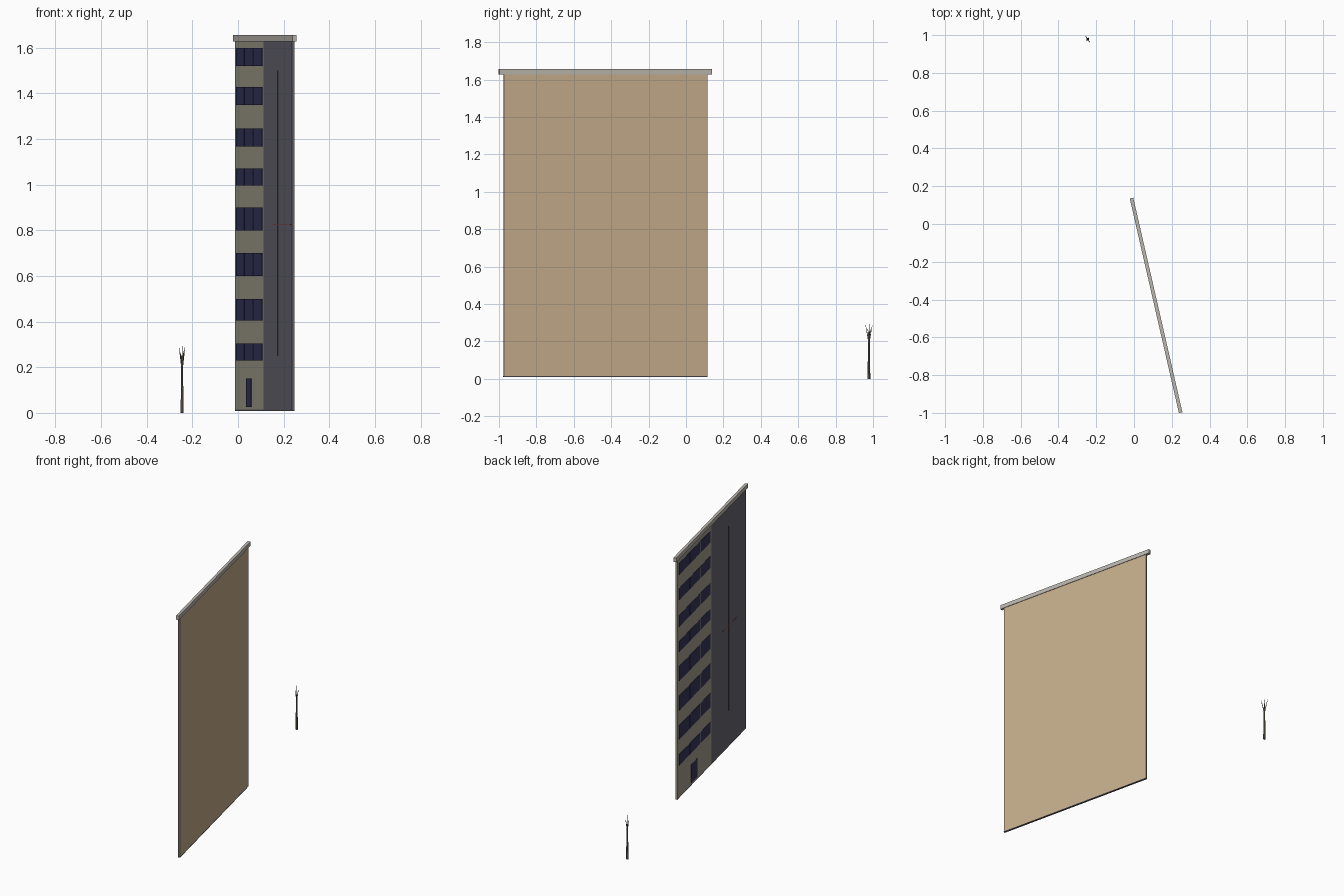
import bpy, bmesh, math
from mathutils import Vector, Matrix

if "Cube" in bpy.data.objects:
    bpy.data.objects.remove(bpy.data.objects["Cube"])


def material(name, r, g, b):
    m = bpy.data.materials.new(name)
    m.diffuse_color = (r, g, b, 1)
    m.use_nodes = True
    m.node_tree.nodes["Principled BSDF"].inputs["Base Color"].default_value = m.diffuse_color
    return m


concrete = material("warm_grey_concrete", 0.35, 0.33, 0.26)
slate = material("dark_slate", 0.135, 0.132, 0.16)
tan = material("tan_plaster", 0.56, 0.42, 0.26)
capstone = material("pale_capstone", 0.50, 0.47, 0.43)
glass = material("navy_glass", 0.035, 0.035, 0.105)
rust = material("rust_red", 0.20, 0.075, 0.07)
bark = material("grey_bark", 0.15, 0.125, 0.10)

# The thin wall is turned about z: local x is thickness, local y runs front to back
WALL = Matrix.Translation((0.117, -0.431, 0)) @ Matrix.Rotation(math.radians(12.9), 4, 'Z')
HALF = 0.558
LEFT = -0.006


def finish(name, bm, mat, matrix=None):
    me = bpy.data.meshes.new(name)
    bm.to_mesh(me)
    bm.free()
    me.materials.append(mat)
    ob = bpy.data.objects.new(name, me)
    if matrix:
        ob.matrix_world = matrix
    bpy.context.collection.objects.link(ob)
    return ob


def add_box(bm, x0, x1, y0, y1, z0, z1):
    mid = ((x0 + x1) / 2, (y0 + y1) / 2, (z0 + z1) / 2)
    size = Matrix.Diagonal((x1 - x0, y1 - y0, z1 - z0, 1))
    bmesh.ops.create_cube(bm, size=1, matrix=Matrix.Translation(mid) @ size)


def boxes(name, mat, *extents):
    bm = bmesh.new()
    for e in extents:
        add_box(bm, *e)
    return finish(name, bm, mat, WALL)


# Wall halves, rear skin, base strip and cap
boxes("facade_wall", concrete, (LEFT, 0.003, 0, HALF, 0.014, 1.63))
boxes("dark_wall", slate, (LEFT, 0.003, -HALF, 0, 0.014, 1.63))
boxes("tan_back_panel", tan, (0.003, 0.006, -HALF, HALF, 0.014, 1.63))
boxes("base_strip", slate, (LEFT, 0.0065, -HALF - 0.001, HALF + 0.001, 0.009, 0.014))
boxes("roof_cap", capstone, (-0.0095, 0.0095, -0.583, 0.583, 1.628, 1.656))

# Eight storeys of three window panels each
rows = [(0.23, 0.304), (0.405, 0.50), (0.60, 0.70), (0.80, 0.90),
        (0.997, 1.07), (1.168, 1.246), (1.348, 1.427), (1.52, 1.598)]
panes = [(LEFT - 0.002, LEFT + 0.001, u, u + 0.162, z0, z1)
         for z0, z1 in rows for u in (0.022, 0.195, 0.368)]
boxes("window_bands", glass, *panes)
boxes("door", glass, (LEFT - 0.002, LEFT + 0.001, 0.232, 0.335, 0.025, 0.15))

# Faint red lines on the dark half
boxes("red_lines", rust,
      (LEFT - 0.0008, LEFT + 0.001, -0.285, -0.279, 0.25, 1.5),
      (LEFT - 0.0008, LEFT + 0.001, -0.54, -0.18, 0.823, 0.827))


# Bare tree: tapered trunk and splayed branches
def add_limb(bm, a, b, r0, r1):
    a, b = Vector(a), Vector(b)
    turn = (b - a).to_track_quat('Z', 'Y').to_matrix().to_4x4()
    bmesh.ops.create_cone(bm, cap_ends=True, segments=6, radius1=r0, radius2=r1,
                          depth=(b - a).length, matrix=Matrix.Translation((a + b) / 2) @ turn)


TREE = Matrix.Translation((-0.245, 0.978, 0))
bm = bmesh.new()
add_limb(bm, (0, 0, 0), (0, 0, 0.225), 0.0075, 0.0045)
finish("tree_trunk", bm, bark, TREE)

bm = bmesh.new()
add_limb(bm, (0, 0, 0.21), (0.001, 0.002, 0.293), 0.003, 0.001)
for deg, reach, top in ((125, 0.022, 0.285), (305, 0.022, 0.288), (50, 0.012, 0.27), (215, 0.011, 0.265)):
    a = math.radians(deg)
    out = Vector((math.cos(a), math.sin(a), 0)) * reach
    knee = out * 0.6 + Vector((0, 0, 0.25))
    add_limb(bm, (0, 0, 0.19), knee, 0.003, 0.002)
    add_limb(bm, knee, out + Vector((0, 0, top)), 0.002, 0.0008)
finish("tree_branches", bm, bark, TREE)
